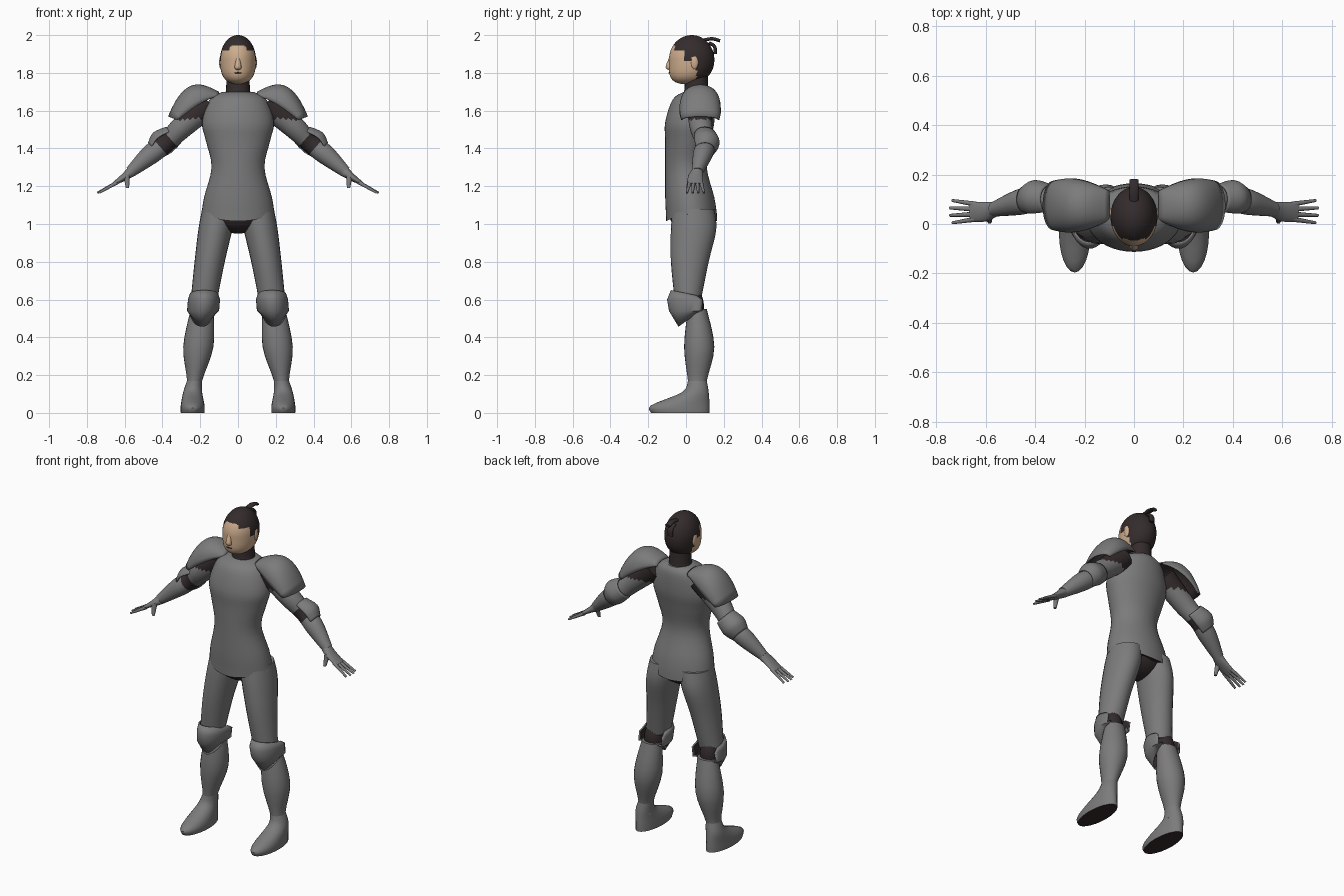
import bpy, bmesh
from math import cos, sin, pi, radians
from mathutils import Matrix, Vector

if "Cube" in bpy.data.objects:
    bpy.data.objects.remove(bpy.data.objects["Cube"], do_unlink=True)


def material(name, red, green, blue):
    mat = bpy.data.materials.new(name)
    mat.use_nodes = True
    mat.diffuse_color = (red, green, blue, 1)
    shader = mat.node_tree.nodes["Principled BSDF"]
    shader.inputs["Base Color"].default_value = mat.diffuse_color
    shader.inputs["Roughness"].default_value = 0.7
    return mat


GREY = material("armour grey", 0.2, 0.2, 0.2)
DARK = material("undersuit dark", 0.035, 0.025, 0.025)
SKIN = material("skin", 0.62, 0.42, 0.27)
UPWARD = Vector((0, 0, 1))
ALONG_ARM = Vector((0.75, 0, -0.66))


def smooth_rings(rings, steps):
    """Catmull-Rom interpolation between the given rings."""
    result = []
    last = len(rings) - 1
    for i in range(last):
        before, start = rings[max(i - 1, 0)], rings[i]
        end, after = rings[i + 1], rings[min(i + 2, last)]
        for k in range(steps):
            t = k / steps
            result.append([
                b + t / 2 * (c - a + t * (2 * a - 5 * b + 4 * c - d + t * (3 * (b - c) + d - a)))
                for a, b, c, d in zip(before, start, end, after)])
    return result + [rings[-1]]


def finish(name, bm, materials, rule=None, mirror=False, shell=0):
    """Turn a bmesh into a smooth-shaded object, coloured by a rule."""
    bmesh.ops.recalc_face_normals(bm, faces=bm.faces)
    if rule:
        for face in bm.faces:
            face.material_index = int(rule(face.calc_center_median(), face))
    mesh = bpy.data.meshes.new(name)
    bm.to_mesh(mesh)
    bm.free()
    for mat in materials:
        mesh.materials.append(mat)
    part = bpy.data.objects.new(name, mesh)
    bpy.context.collection.objects.link(part)
    bpy.ops.object.select_all(action="DESELECT")
    part.select_set(True)
    bpy.context.view_layer.objects.active = part
    bpy.ops.object.shade_smooth_by_angle(angle=radians(40))
    if shell:
        solidify = part.modifiers.new("thickness", "SOLIDIFY")
        solidify.thickness = shell
        solidify.material_offset = 1
    if mirror:
        part.modifiers.new("mirror", "MIRROR")


def bridge(bm, rows, closed):
    count = len(rows[0])
    for lower, upper in zip(rows, rows[1:]):
        for i in range(count if closed else count - 1):
            j = (i + 1) % count
            bm.faces.new((lower[i], lower[j], upper[j], upper[i]))


def loft(name, rings, materials, axis=UPWARD, segments=24, steps=4, arc=None, warp=None, **options):
    """Rings are x, y, z, half depth and half width (left out when round).
    An arc in degrees gives an open shell instead of a closed tube."""
    bm = bmesh.new()
    depth_dir = Vector((0, 1, 0))
    width_dir = depth_dir.cross(axis.normalized())
    first, final = arc or (0, 360)
    rings = [(*ring, ring[-1])[:5] for ring in rings]
    rows = []
    for x, y, z, depth, width in smooth_rings(rings, steps):
        row = []
        for i in range(segments + bool(arc)):
            turn = radians(first + (final - first) * i / segments)
            point = Vector((x, y, z)) + depth_dir * depth * cos(turn) + width_dir * width * sin(turn)
            row.append(bm.verts.new(warp(point) if warp else point))
        rows.append(row)
    bridge(bm, rows, not arc)
    if not arc:
        bm.faces.new(rows[0])
        bm.faces.new(rows[-1])
    finish(name, bm, materials, **options)


def ball(name, centre, radii, materials, segments=16, warp=None, **options):
    bm = bmesh.new()
    bmesh.ops.create_uvsphere(bm, u_segments=segments, v_segments=segments, radius=1)
    if warp:
        for vert in bm.verts:
            warp(vert.co)
    bm.transform(Matrix.LocRotScale(Vector(centre), None, Vector(radii)))
    finish(name, bm, materials, **options)


def is_cap(face):
    return len(face.verts) > 4


# Torso plate, with a lower edge that rises at the hips
def hem(point):
    if point.z < 1.05:
        point.z = 1.015 + point.x ** 2
    return point


loft("torso_armour", [
    (0, .06, 1.7, .07, .08), (0, .04, 1.66, .11, .15), (0, .02, 1.54, .13, .19),
    (0, .01, 1.44, .12, .17), (0, 0, 1.3, .11, .14), (0, .02, 1.14, .13, .18),
    (0, .03, 1.04, .135, .195)],
    [GREY, DARK], segments=40, warp=hem, rule=lambda c, face: is_cap(face) and c.z < 1.2)
ball("hip_undersuit", (0, .03, 1.06), (.17, .12, .11), [DARK], segments=24)
loft("neck", [(0, .05, 1.66, .08), (0, .055, 1.7, .065), (0, .055, 1.79, .06)], [DARK])


# Head: an ellipsoid whose lower half becomes a jaw pushed forward
def jaw(co):
    if co.z < 0:
        drop = co.z ** 2
        co.x *= 1 + .3 * drop
        co.y *= 1 + .3 * drop
        co.y -= .25 * drop


def is_hair(c, face):
    """Forehead, temple, sideburn and ear each have their own hairline."""
    for limit, line in ((-.06, 1.945), (-.01, 1.92), (.025, 1.86), (.055, 1.885)):
        if c.y < limit:
            return c.z > line
    return c.z > 1.755


ball("head", (0, .03, 1.87), (.095, .12, .13), [SKIN, DARK], segments=56, warp=jaw, rule=is_hair)
loft("nose", [(0, -.08, 1.88, .01), (0, -.09, 1.83, .018), (0, -.08, 1.815, .01)], [SKIN], segments=12)
ball("ears", (.09, .045, 1.855), (.01, .02, .035), [SKIN], mirror=True)
ball("mouth", (0, -.085, 1.8), (.02, .008, .004), [DARK])

# Topknot and its hanging tail
curve = bpy.data.curves.new("topknot", "CURVE")
curve.dimensions = "3D"
curve.bevel_depth = 0.009
curve.use_fill_caps = True
for path in ([(0, .08, 1.97), (0, .14, 1.98), (0, .18, 1.97)],
             [(0, .12, 1.96), (0, .15, 1.94), (0, .155, 1.9)]):
    spline = curve.splines.new("BEZIER")
    spline.bezier_points.add(len(path) - 1)
    for knot, place in zip(spline.bezier_points, path):
        knot.co = place
        knot.handle_left_type = knot.handle_right_type = "AUTO"
curve.materials.append(DARK)
topknot = bpy.data.objects.new("topknot", curve)
topknot.scale.x = 2
bpy.context.collection.objects.link(topknot)

# Shoulder pads: domed shells, each row arching from rim to crest to rim
bm = bmesh.new()
rows = []
for i in range(15):
    f = i / 14
    crest_x, crest_z = .1 + .27 * f, 1.7 + .14 * f - .27 * f ** 3
    rim_x, rim_z = .1 + .22 * f, 1.675 - .125 * f ** 1.5
    depth = .06 + .05 * sin(f * pi * .7)
    row = []
    for k in range(21):
        turn = pi * k / 20
        rise = max(sin(turn), 0) ** .8
        row.append(bm.verts.new((rim_x + (crest_x - rim_x) * rise, .075 + depth * cos(turn),
                                 rim_z + (crest_z - rim_z) * rise)))
    rows.append(row)
bridge(bm, rows, False)
finish("shoulder_pads", bm, [GREY, DARK], mirror=True, shell=.008)


# Arms: dark under the pads and in a band at the elbow
ELBOW = Vector((.39, .1, 1.43))


def is_undersuit(c, face):
    return c.z > 1.555 or abs((c - ELBOW).dot(ALONG_ARM)) < .033


loft("arms", [
    (.15, .07, 1.64, .07), (.3, .08, 1.51, .06), (.38, .1, 1.43, .05),
    (.46, .09, 1.37, .053), (.57, .06, 1.275, .03)],
    [GREY, DARK], axis=ALONG_ARM, steps=10, rule=is_undersuit, mirror=True)
loft("elbow_guards", [(.34, .1, 1.47, .06), (.4, .105, 1.43, .073), (.44, .1, 1.39, .055)],
     [GREY, DARK], axis=ALONG_ARM, arc=(-150, 75), mirror=True, shell=.006)

# Hands
loft("palms", [(.56, .06, 1.28, .03), (.6, .05, 1.25, .04, .02), (.66, .05, 1.21, .04, .01)],
     [GREY], axis=ALONG_ARM, mirror=True)
for i, finger in enumerate(("index", "middle", "ring", "little")):
    reach = .75 - .01 * abs(i - 1.5)
    loft(finger + "_fingers", [(.64, .02 + .02 * i, 1.22, .011), (reach, .005 + .03 * i, 1.165, .006)],
         [GREY], axis=ALONG_ARM, segments=10, mirror=True)
loft("thumbs", [(.59, .03, 1.26, .018), (.585, .01, 1.19, .009)], [GREY], segments=10, mirror=True)

# Legs
loft("thighs", [(.1, .04, 1.08, .11, .09), (.12, .04, .97, .12, .09), (.15, .02, .8, .1, .08),
                (.18, .01, .6, .07)], [GREY], mirror=True)
ball("knee_joints", (.19, .04, .56), (.057, .055, .1), [DARK], mirror=True)


def tilt_knee(point):
    """Raise the lower edge towards the back and slope the upper edge down."""
    if point.z < .5:
        point.z += (point.y + .035) * .7 * (.5 - point.z) / .04
    elif point.z > .62:
        point.z -= (point.y + .08) / 5
    return point


loft("knee_guards", [(.18, .02, .65, .1, .075), (.18, .04, .6, .14, .085), (.185, .04, .54, .13, .085),
                     (.19, .06, .46, .1, .06)],
     [GREY, DARK], arc=(70, 290), steps=1, warp=tilt_knee, mirror=True, shell=.008)
loft("shins", [(.19, .06, .55, .05, .06), (.21, .07, .35, .08), (.23, .06, .17, .05, .04),
               (.24, .06, .1, .05)], [GREY], mirror=True)
loft("boots", [(.24, -.03, 0, .155, .063), (.24, -.03, .04, .155, .063), (.24, .05, .11, .07, .05),
               (.23, .06, .17, .05, .04)],
     [GREY, DARK], mirror=True, rule=lambda c, face: is_cap(face) and c.z < .1)
